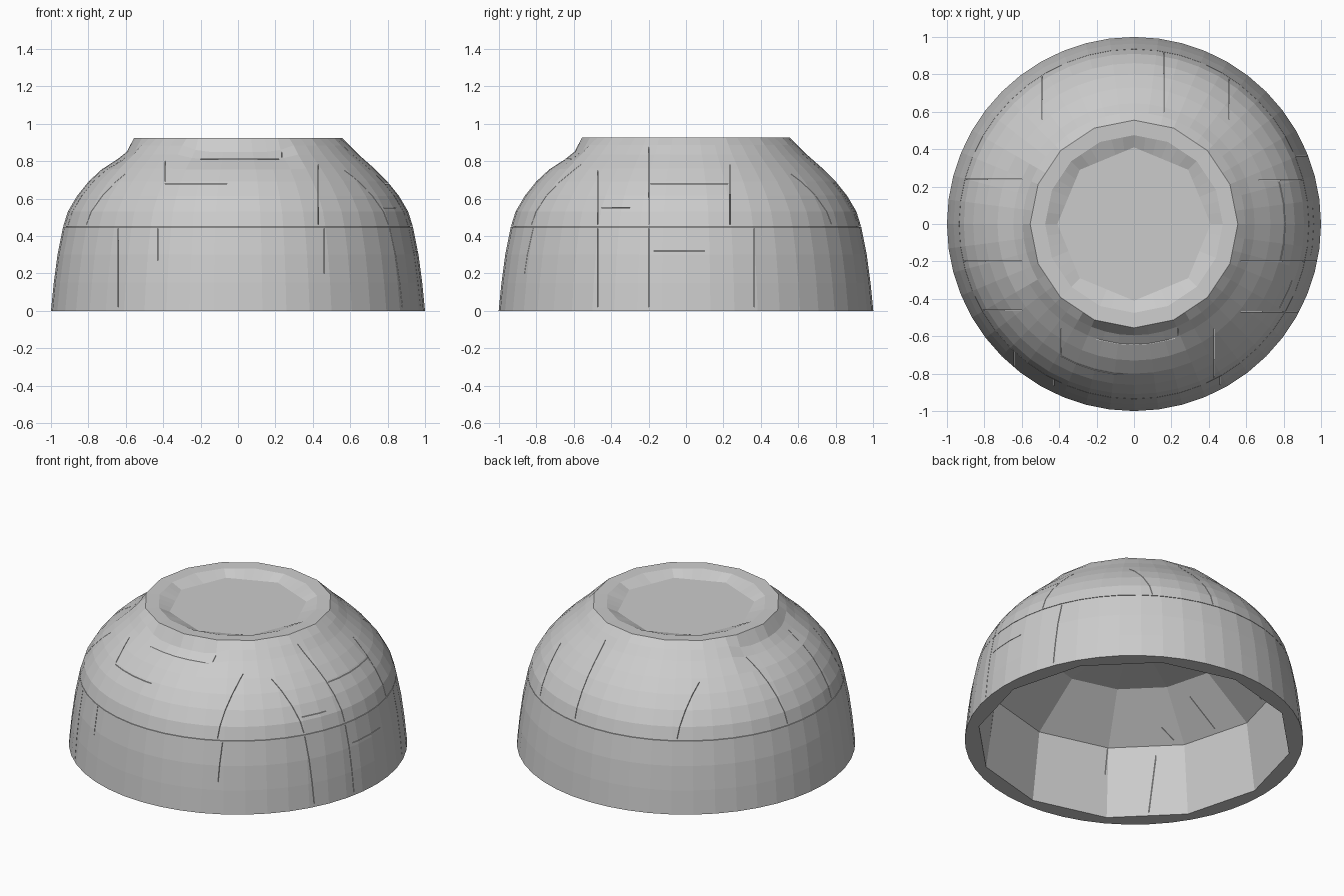
import bpy, bmesh
from math import sin, cos, pi, tau

if "Cube" in bpy.data.objects:
    bpy.data.objects.remove(bpy.data.objects["Cube"])

SEG = 48


def polygon_radius(r, sides, a):
    """Radius at angle a of a regular polygon with corner radius r (0 sides = circle)."""
    if not sides:
        return r
    step = tau / sides
    off = (a % step) - step / 2
    return r * cos(step / 2) / cos(off)


def neck_fill(a):
    """0 at the open neck on the front and left, 1 where it is filled in."""
    gap = min(abs((a - c + pi) % tau - pi) for c in (pi, 1.5 * pi))
    return min(1, max(0, (gap - 0.35) / 0.15))


# Profile from recess floor, over the foot, down the outside, up the inside:
# (radius, height, sides)
profile = [
    (0.41, 0.89, 8), (0.475, 0.922, 16), (0.555, 0.925, 16),
    (0.595, 0.85, 0), (0.645, 0.81, 0), (0.73, 0.755, 0), (0.80, 0.69, 0),
    (0.86, 0.615, 0), (0.91, 0.53, 0), (0.935, 0.45, 0), (0.965, 0.30, 0),
    (0.985, 0.15, 0), (1.0, 0.0, 0),
    (0.93, 0.0, 12), (0.87, 0.44, 12), (0.57, 0.67, 12),
]
NECK = {3: 0.885, 4: 0.835, 5: 0.76}   # heights where the neck is filled in

bm = bmesh.new()
rings = []
for i, (r, z, sides) in enumerate(profile):
    ring = []
    for k in range(SEG):
        a = tau * k / SEG
        h = z + (NECK[i] - z) * neck_fill(a) if i in NECK else z
        q = polygon_radius(r, sides, a)
        ring.append(bm.verts.new((q * cos(a), q * sin(a), h)))
    rings.append(ring)
for lo, hi in zip(rings, rings[1:]):
    for k in range(SEG):
        n = (k + 1) % SEG
        bm.faces.new((lo[k], lo[n], hi[n], hi[k]))
# Recess floor and inner ceiling
bm.faces.new(rings[0])
apex = bm.verts.new((0, 0, 0.76))
for k in range(SEG):
    bm.faces.new((rings[-1][k], rings[-1][(k + 1) % SEG], apex))
bmesh.ops.recalc_face_normals(bm, faces=bm.faces)
me = bpy.data.meshes.new("bowl_shell")
bm.to_mesh(me)
bm.free()
bowl = bpy.data.objects.new("bowl_shell", me)
bpy.context.collection.objects.link(bowl)

# Thin cracks between the shell pieces
T = 0.0015
cut = bmesh.new()


def box(x0, x1, y0, y1, z0, z1):
    vs = bmesh.ops.create_cube(cut, size=1)["verts"]
    for v in vs:
        v.co.x = x0 if v.co.x < 0 else x1
        v.co.y = y0 if v.co.y < 0 else y1
        v.co.z = z0 if v.co.z < 0 else z1


# front cracks: upright (x, z range) and level (z, x range)
for x, z0, z1 in [(0.235, 0.82, 0.9), (0.43, 0.46, 0.8), (0.46, 0.2, 0.44),
                  (-0.39, 0.69, 0.84), (-0.43, 0.27, 0.44), (-0.64, 0.02, 0.44)]:
    box(x - T, x + T, -1.05, -0.56, z0, z1)
for z, x0, x1 in [(0.68, -0.39, -0.06), (0.81, -0.2, 0.22)]:
    box(x0, x1, -1.05, -0.6, z - T, z + T)
# right cracks: upright (y, z range) and level (z, y range)
for y, z0, z1 in [(-0.47, 0.02, 0.44), (-0.47, 0.46, 0.85), (-0.2, 0.02, 0.44),
                  (-0.2, 0.46, 0.9), (0.235, 0.46, 0.78), (0.365, 0.02, 0.44)]:
    box(0.57, 1.05, y - T, y + T, z0, z1)
for z, y0, y1 in [(0.68, -0.19, 0.225), (0.32, -0.17, 0.1), (0.55, -0.45, -0.3)]:
    box(0.6, 1.05, y0, y1, z - T, z + T)
# back and left cracks
for x in (-0.49, 0.16, 0.51):
    box(x - T, x + T, 0.56, 1.05, 0.46, 0.86)
for y in (0.24, -0.2, -0.46):
    box(-1.05, -0.6, y - T, y + T, 0.46, 0.86)
# level crack all round at mid height
inner, outer = [], []
for z in (0.45 - T, 0.45 + T):
    for r, store in ((0.92, inner), (1.05, outer)):
        store.append([cut.verts.new((r * cos(tau * k / SEG), r * sin(tau * k / SEG), z))
                      for k in range(SEG)])
loop = [inner[0], outer[0], outer[1], inner[1]]
for j in range(4):
    a, b = loop[j], loop[(j + 1) % 4]
    for k in range(SEG):
        n = (k + 1) % SEG
        cut.faces.new((a[k], a[n], b[n], b[k]))
bmesh.ops.recalc_face_normals(cut, faces=cut.faces)
cme = bpy.data.meshes.new("crack_cutter")
cut.to_mesh(cme)
cut.free()
cutter = bpy.data.objects.new("crack_cutter", cme)
bpy.context.collection.objects.link(cutter)
cutter.hide_render = True

mod = bowl.modifiers.new("cracks", 'BOOLEAN')
mod.operation = 'DIFFERENCE'
mod.solver = 'EXACT'
mod.use_self = True
mod.object = cutter
bpy.context.view_layer.objects.active = bowl
bpy.ops.object.modifier_apply(modifier=mod.name)
bpy.data.objects.remove(cutter)
